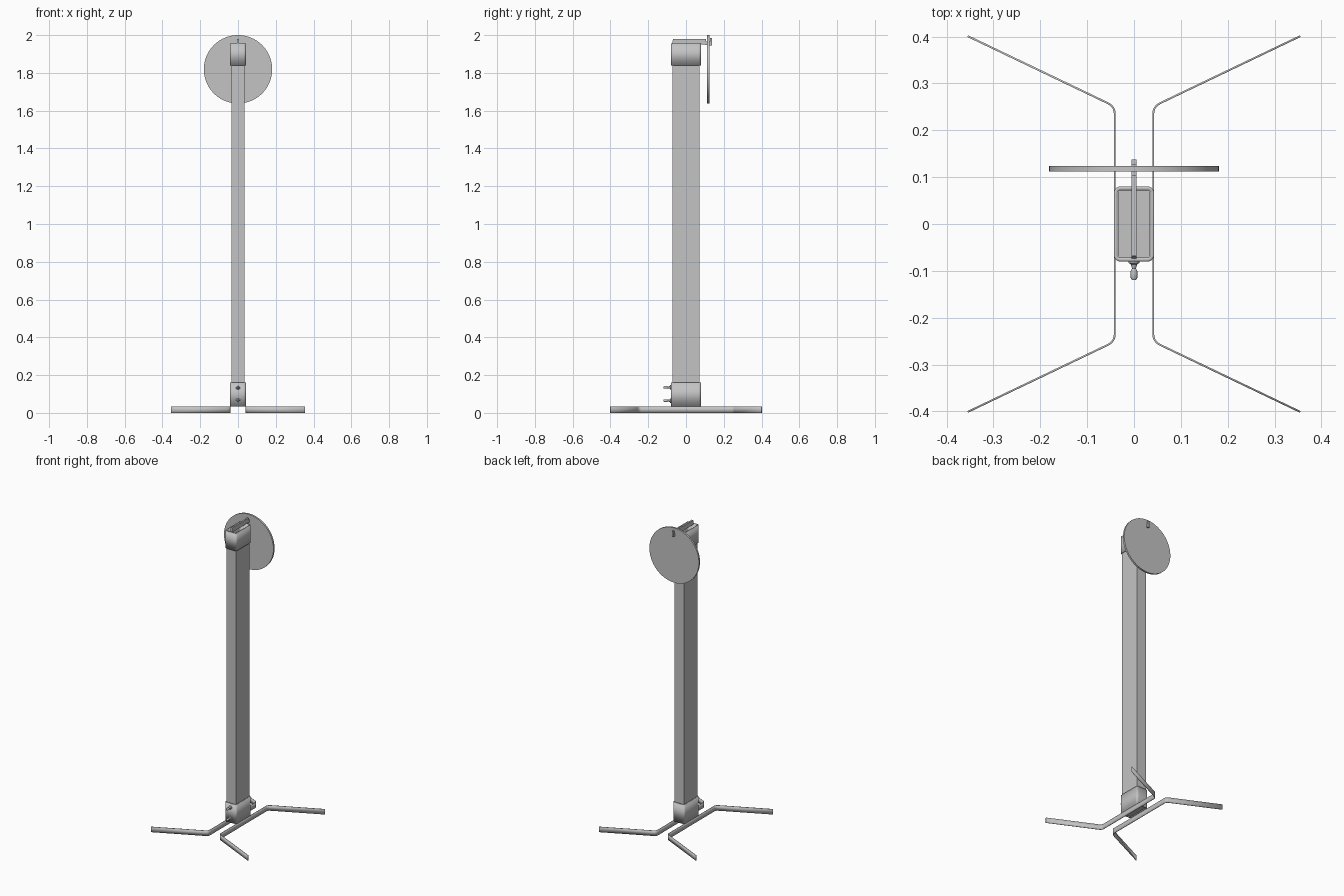
import bpy
import bmesh
import math
from mathutils import Matrix, Vector

cube = bpy.data.objects.get("Cube")
if cube:
    bpy.data.objects.remove(cube)

# One plain grey for every part
grey = bpy.data.materials.new("plain grey")
grey.use_nodes = True
grey.diffuse_color = (0.55, 0.55, 0.55, 1)
grey.node_tree.nodes["Principled BSDF"].inputs["Base Color"].default_value = (0.55, 0.55, 0.55, 1)


def make_object(name, bm, smooth=False):
    bmesh.ops.recalc_face_normals(bm, faces=bm.faces)
    mesh = bpy.data.meshes.new(name)
    bm.to_mesh(mesh)
    bm.free()
    mesh.materials.append(grey)
    obj = bpy.data.objects.new(name, mesh)
    bpy.context.collection.objects.link(obj)
    if smooth:
        bpy.ops.object.select_all(action='DESELECT')
        obj.select_set(True)
        bpy.context.view_layer.objects.active = obj
        bpy.ops.object.shade_smooth_by_angle(angle=math.radians(35))
    return obj


def box(name, size, centre):
    bm = bmesh.new()
    bmesh.ops.create_cube(bm, size=1, matrix=Matrix.Translation(centre) @ Matrix.Diagonal((*size, 1)))
    return make_object(name, bm)


def arc(centre, radius, start, end, steps=6):
    """Points on an arc, angles in degrees."""
    angles = [math.radians(start + (end - start) * i / steps) for i in range(steps + 1)]
    return [Vector((centre[0] + radius * math.cos(a), centre[1] + radius * math.sin(a))) for a in angles]


def wall(name, path, z0, z1, thickness, closed=False):
    """Upright sheet metal following a plan path."""
    bm = bmesh.new()
    low = [bm.verts.new((p.x, p.y, z0)) for p in path]
    high = [bm.verts.new((p.x, p.y, z1)) for p in path]
    count = len(path)
    for i in range(count if closed else count - 1):
        j = (i + 1) % count
        bm.faces.new((low[i], low[j], high[j], high[i]))
    obj = make_object(name, bm, smooth=True)
    solid = obj.modifiers.new("thickness", 'SOLIDIFY')
    solid.thickness = thickness
    solid.offset = 0
    solid.use_even_offset = True
    return obj


def lathe_y(name, profile, z, sides=16):
    """Turned part along y; profile holds (y, radius) pairs."""
    bm = bmesh.new()
    rings = []
    for y, r in profile:
        rings.append([bm.verts.new((r * math.cos(math.tau * i / sides), y,
                                    z + r * math.sin(math.tau * i / sides))) for i in range(sides)])
    for a, b in zip(rings, rings[1:]):
        for i in range(sides):
            j = (i + 1) % sides
            bm.faces.new((a[i], a[j], b[j], b[i]))
    bm.faces.new(rings[0])
    bm.faces.new(rings[-1])
    return make_object(name, bm, smooth=True)


# Post
box("post", (0.069, 0.142, 1.85), (0, 0, 0.965))

# Rounded sleeves at both ends of the post
outline = []
for sx, sy, start in ((1, 1, 0), (-1, 1, 90), (-1, -1, 180), (1, -1, 270)):
    outline += arc((sx * 0.029, sy * 0.066), 0.01, start, start + 90, 5)
wall("base_sleeve", outline, 0.035, 0.16, 0.008, closed=True)
wall("top_sleeve", outline, 1.84, 1.955, 0.008, closed=True)

# Bent strap legs, splayed at both ends
half = arc((0.066, 0.235), 0.025, 180, 116)
half = half + [Vector((0.355, 0.401))]
strap = [Vector((p.x, -p.y)) for p in reversed(half)] + half
for side, name in ((1, "left_leg_strap"), (-1, "right_leg_strap")):
    wall(name, [Vector((side * p.x, p.y)) for p in strap], 0, 0.035, 0.004)

# Thumb screws on the front of the base sleeve
for z, name in ((0.065, "lower"), (0.135, "upper")):
    lathe_y(name + "_thumb_screw", [(-0.076, 0.012), (-0.083, 0.012), (-0.086, 0.007),
                                   (-0.096, 0.004)], z)
    thumb = [(-0.094, 0.004), (-0.1, 0.007), (-0.115, 0.007), (-0.12, 0.004)]
    lathe_y(name + "_thumb_grip", thumb, z)

# Hanger bar with an upturned tip
side_profile = [(-0.075, 1.95), (0.1, 1.95), (0.1, 1.947), (0.138, 1.945), (0.138, 1.985),
                (0.127, 1.985), (0.127, 1.967), (0.105, 1.967), (0.105, 1.98), (-0.068, 1.98)]
bm = bmesh.new()
face = bm.faces.new([bm.verts.new((-0.005, y, z)) for y, z in side_profile])
extruded = bmesh.ops.extrude_face_region(bm, geom=[face])
bmesh.ops.translate(bm, vec=(0.01, 0, 0),
                    verts=[v for v in extruded["geom"] if isinstance(v, bmesh.types.BMVert)])
make_object("hanger_bar", bm)

# Round plate hanging behind the post
lathe_y("round_plate", [(0.112, 0.181), (0.124, 0.181)], 1.819, sides=64)
